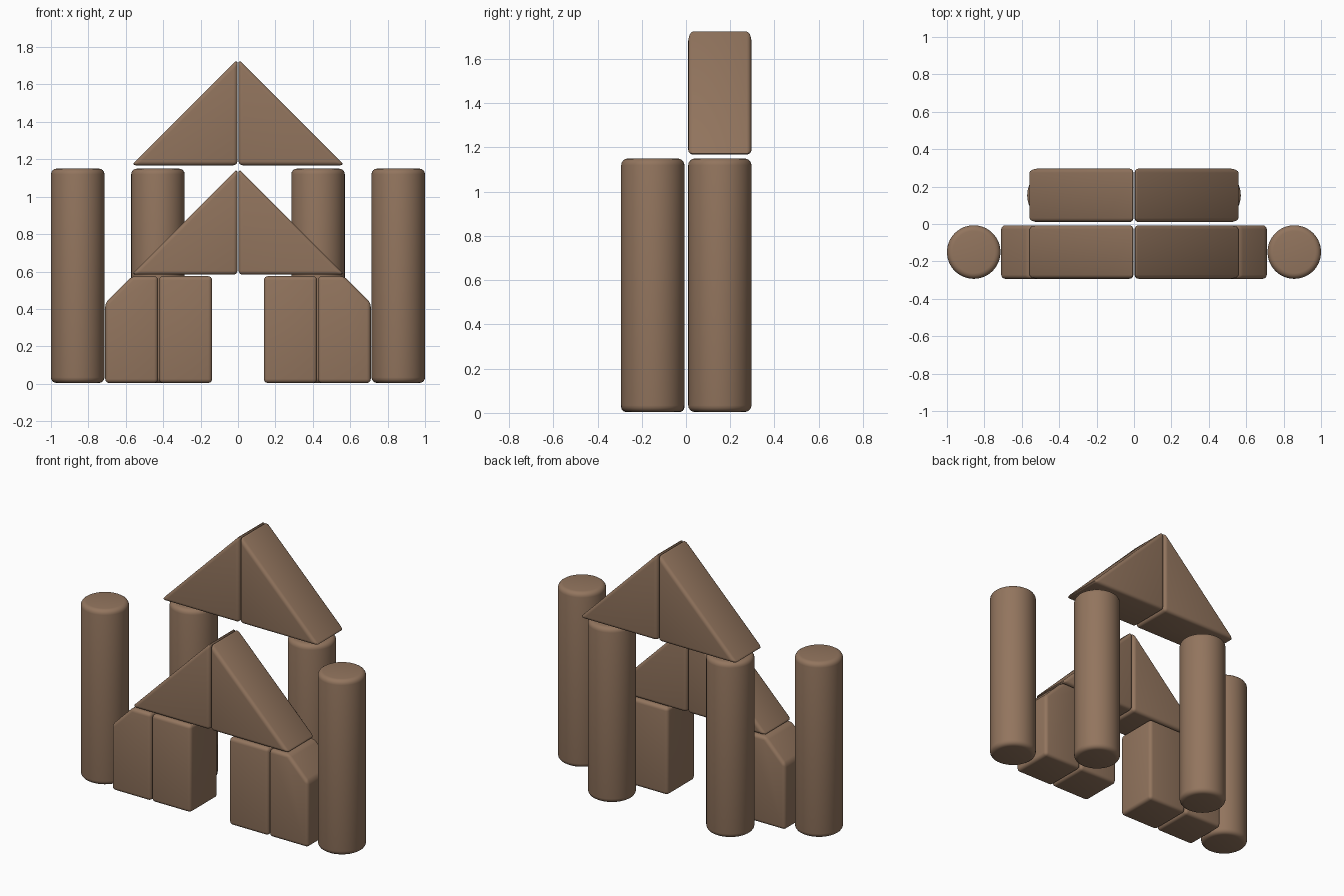
import bpy, bmesh, math

if "Cube" in bpy.data.objects:
    bpy.data.objects.remove(bpy.data.objects["Cube"])

wood = bpy.data.materials.new("brown wood")
wood.diffuse_color = (0.29, 0.178, 0.112, 1)
wood.use_nodes = True
wood.node_tree.nodes["Principled BSDF"].inputs["Base Color"].default_value = wood.diffuse_color

R = 0.143      # half thickness of every block
Y = 0.153      # row offset from the middle


def finish(ob, width, segments=4):
    """Give a block its colour, rounded edges and smooth shading."""
    ob.data.materials.append(wood)
    mod = ob.modifiers.new("rounded edges", 'BEVEL')
    mod.width = width
    mod.segments = segments
    mod.limit_method = 'ANGLE'
    mod.angle_limit = math.radians(30)
    bpy.context.view_layer.objects.active = ob
    ob.select_set(True)
    bpy.ops.object.modifier_apply(modifier=mod.name)
    bpy.ops.object.shade_smooth_by_angle(angle=math.radians(35))
    ob.select_set(False)


def slab(name, profile, y, side):
    """Extrude an x-z profile along y; side -1 mirrors it in x."""
    bm = bmesh.new()
    verts = [bm.verts.new((x * side, y - R, z)) for x, z in profile]
    face = bm.faces.new(verts)
    ext = bmesh.ops.extrude_face_region(bm, geom=[face])
    moved = [v for v in ext["geom"] if isinstance(v, bmesh.types.BMVert)]
    bmesh.ops.translate(bm, vec=(0, 2 * R, 0), verts=moved)
    bmesh.ops.recalc_face_normals(bm, faces=bm.faces)
    mesh = bpy.data.meshes.new(name)
    bm.to_mesh(mesh)
    bm.free()
    ob = bpy.data.objects.new(name, mesh)
    bpy.context.collection.objects.link(ob)
    finish(ob, 0.022)


def column(name, x, y):
    """Tall round pillar block."""
    bpy.ops.mesh.primitive_cylinder_add(vertices=64, radius=R, depth=1.146,
                                        location=(x, y, 0.577))
    ob = bpy.context.object
    ob.name = name
    finish(ob, 0.03)


def roof(z):
    """Right-angled triangle profile standing on height z."""
    return [(0.003, z), (0.57, z), (0.003, z + 0.567)]


upright = [(0.138, 0.004), (0.423, 0.004), (0.423, 0.575), (0.138, 0.575)]
chamfered = [(0.427, 0.004), (0.71, 0.004), (0.71, 0.432), (0.567, 0.575), (0.427, 0.575)]

for side, label in ((-1, "left"), (1, "right")):
    column(f"{label}_front_column", 0.857 * side, -Y + 0.003)
    column(f"{label}_back_column", 0.428 * side, Y)
    slab(f"{label}_inner_block", upright, -Y + 0.003, side)
    slab(f"{label}_chamfered_block", chamfered, -Y + 0.003, side)
    slab(f"{label}_lower_roof", roof(0.583), -Y + 0.003, side)
    slab(f"{label}_upper_roof", roof(1.168), Y, side)
